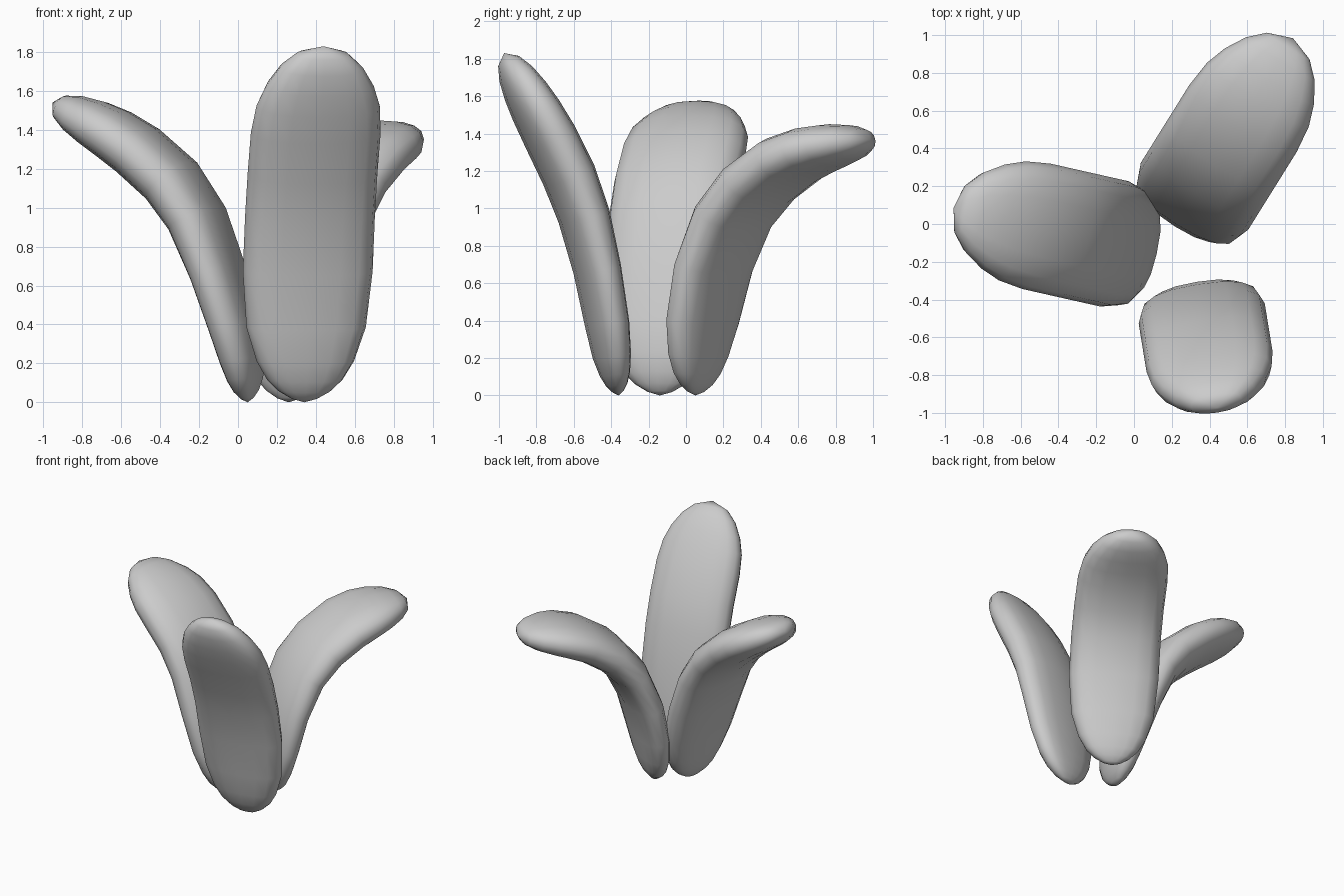
import bpy, bmesh, math
from mathutils import Vector

cube = bpy.data.objects.get("Cube")
if cube:
    bpy.data.objects.remove(cube, do_unlink=True)

grey = bpy.data.materials.new("plain grey")
grey.use_nodes = True
grey.diffuse_color = (0.6, 0.6, 0.6, 1)
grey.node_tree.nodes["Principled BSDF"].inputs["Base Color"].default_value = (0.6, 0.6, 0.6, 1)

# Along the blade: fraction of length, relative width, relative thickness
SECTIONS = [(0.01, 0.2, 0.25), (0.03, 0.4, 0.5), (0.06, 0.58, 0.7), (0.11, 0.75, 0.88),
            (0.2, 0.92, 1), (0.35, 1, 1.08), (0.5, 1, 1.2), (0.62, 1, 1.27), (0.74, 1, 1.25),
            (0.82, 0.95, 1.17), (0.88, 0.83, 1.05), (0.935, 0.64, 0.85), (0.975, 0.4, 0.55)]
SIDES = 16


def smooth_path(points, steps=12):
    """Dense Catmull-Rom curve through the points."""
    pts = [points[0] * 2 - points[1]] + points + [points[-1] * 2 - points[-2]]
    out = []
    for a, b, c, d in zip(pts, pts[1:], pts[2:], pts[3:]):
        for i in range(steps):
            t = i / steps
            out.append((b * 2 + (c - a) * t + (a * 2 - b * 5 + c * 4 - d) * t**2
                        + (b * 3 - a - c * 3 + d) * t**3) / 2)
    return out + [points[-1]]


def at_fraction(path, f):
    """Point and direction at a fraction of the path length."""
    lengths = [(b - a).length for a, b in zip(path, path[1:])]
    left = f * sum(lengths)
    for a, b, n in zip(path, path[1:], lengths):
        if left <= n:
            break
        left -= n
    return a.lerp(b, min(left / n, 1)), (b - a).normalized()


def squash(v, power=0.83):
    return math.copysign(abs(v) ** power, v)


def blade(name, base, outward, profile, half_width, half_thick):
    """A thick rounded leaf swept along a profile of (reach, height)."""
    out = Vector((*outward, 0)).normalized()
    across = Vector((-out.y, out.x, 0))
    start = Vector((*base, 0))
    path = smooth_path([start + out * r + Vector((0, 0, h)) for r, h in profile])
    bm = bmesh.new()
    rings = []
    for f, w, t in SECTIONS:
        centre, along = at_fraction(path, f)
        normal = across.cross(along)
        ring = []
        for i in range(SIDES):
            a = math.tau * i / SIDES
            ring.append(bm.verts.new(centre + across * half_width * w * squash(math.cos(a))
                                     + normal * half_thick * t * squash(math.sin(a))))
        rings.append(ring)
    tips = [bm.verts.new(path[0]), bm.verts.new(path[-1])]
    for i in range(SIDES):
        j = (i + 1) % SIDES
        for low, high in zip(rings, rings[1:]):
            bm.faces.new((low[i], low[j], high[j], high[i]))
        bm.faces.new((tips[0], rings[0][j], rings[0][i]))
        bm.faces.new((tips[1], rings[-1][i], rings[-1][j]))
    bmesh.ops.recalc_face_normals(bm, faces=bm.faces)
    for face in bm.faces:
        face.smooth = True
    mesh = bpy.data.meshes.new(name)
    bm.to_mesh(mesh)
    bm.free()
    mesh.materials.append(grey)
    obj = bpy.data.objects.new(name, mesh)
    bpy.context.collection.objects.link(obj)


# Tall upright leaf at the front
blade("front_leaf", (0.34, -0.36), (0.16, -0.985),
      [(0, 0), (0.035, 0.2), (0.1, 0.6), (0.2, 1.0), (0.28, 1.2), (0.38, 1.4),
       (0.49, 1.6), (0.62, 1.83)], 0.338, 0.105)

# Arching leaf on the right
blade("right_leaf", (0.05, -0.14), (-0.975, 0.22),
      [(0, 0), (0.04, 0.28), (0.14, 0.62), (0.28, 0.97), (0.44, 1.18), (0.63, 1.33),
       (0.8, 1.43), (1.03, 1.54)], 0.34, 0.115)

# Strongly bent leaf at the back
blade("back_leaf", (0.26, 0.05), (0.53, 0.85),
      [(0, 0), (0.03, 0.3), (0.09, 0.6), (0.16, 0.8), (0.27, 1.0), (0.45, 1.17),
       (0.63, 1.27), (0.83, 1.33), (1.1, 1.37)], 0.335, 0.11)
